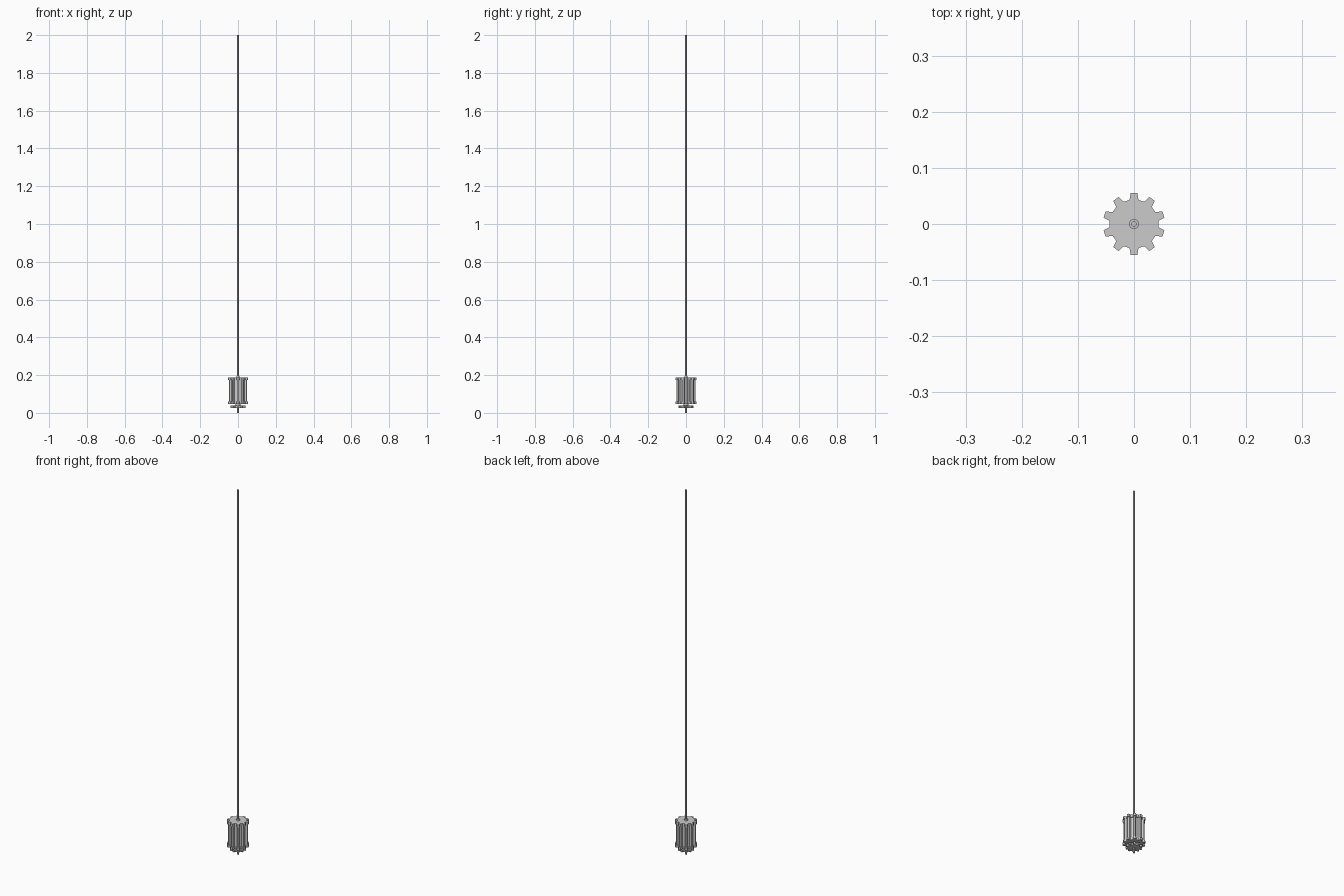
import bpy, bmesh
from math import pi, sin, cos

if "Cube" in bpy.data.objects:
    bpy.data.objects.remove(bpy.data.objects["Cube"])


def prism(name, outline, z0, z1, bevel=0.0):
    bm = bmesh.new()
    face = bm.faces.new([bm.verts.new((x, y, z0)) for x, y in outline])
    ext = bmesh.ops.extrude_face_region(bm, geom=[face])
    verts = [v for v in ext["geom"] if isinstance(v, bmesh.types.BMVert)]
    bmesh.ops.translate(bm, verts=verts, vec=(0, 0, z1 - z0))
    bmesh.ops.recalc_face_normals(bm, faces=bm.faces)
    me = bpy.data.meshes.new(name)
    bm.to_mesh(me)
    bm.free()
    ob = bpy.data.objects.new(name, me)
    bpy.context.collection.objects.link(ob)
    return ob


def gear(root, tip, half_base, half_tip, teeth=10):
    pts = []
    for i in range(teeth):
        a = pi / 2 + i * 2 * pi / teeth
        for t, r, w in ((-1, root, half_base), (-1, tip, half_tip),
                        (1, tip, half_tip), (1, root, half_base)):
            pts.append((r * cos(a) - t * w * sin(a), r * sin(a) + t * w * cos(a)))
    return pts


def ring(r, n):
    return [(r * cos(2 * pi * i / n), r * sin(2 * pi * i / n)) for i in range(n)]


# Long central rod
prism("rod", ring(0.005, 8), 0.0, 2.0)
# Toothed end plates and the fluted body between them
prism("upper_plate", gear(0.043, 0.055, 0.008, 0.006), 0.174, 0.188)
prism("fluted_body", gear(0.038, 0.050, 0.006, 0.0045), 0.060, 0.174)
prism("lower_plate", gear(0.043, 0.055, 0.008, 0.006), 0.048, 0.060)
# Collars and the small foot gear
prism("upper_collar", ring(0.009, 16), 0.188, 0.194)
prism("lower_collar", ring(0.012, 16), 0.038, 0.048)
prism("foot_gear", gear(0.031, 0.040, 0.006, 0.0045), 0.027, 0.038)
